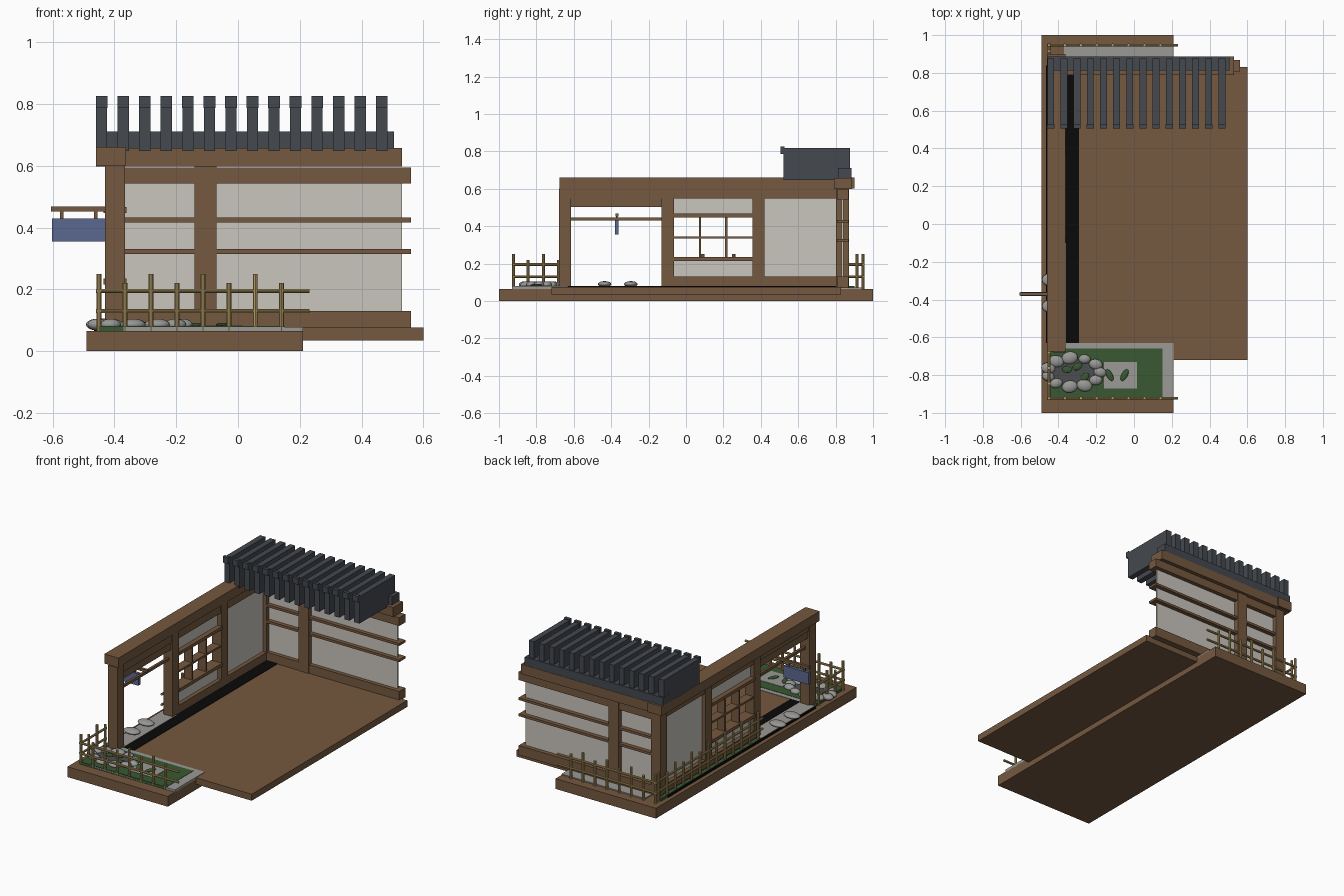
import bpy, math, random
from mathutils import Vector

random.seed(4)
cube = bpy.data.objects.get("Cube")
if cube:
    bpy.data.objects.remove(cube, do_unlink=True)


def material(name, r, g, b):
    m = bpy.data.materials.new(name)
    m.use_nodes = True
    m.diffuse_color = (r, g, b, 1)
    m.node_tree.nodes["Principled BSDF"].inputs["Base Color"].default_value = (r, g, b, 1)
    return m


WOOD = material("brown wood", .178, .098, .05)
PLASTER = material("pale plaster", .59, .56, .51)
SLATE = material("dark slate", .058, .067, .08)
BAMBOO = material("bamboo", .45, .32, .12)
GREEN = material("moss green", .042, .098, .032)
GRAVEL = material("gravel grey", .33, .32, .30)
STONE = material("stone grey", .31, .31, .30)
POND = material("pond grey", .07, .075, .08)
BLUE = material("sign blue", .105, .14, .28)
BLACK = material("black channel", .003, .003, .003)


def finish(name, mat):
    ob = bpy.context.object
    ob.name = name
    ob.data.materials.append(mat)
    return ob


def box(name, mat, x, y, z):
    """Box from (low, high) pairs."""
    mid = [(a + b) / 2 for a, b in (x, y, z)]
    bpy.ops.mesh.primitive_cube_add(size=1, location=mid)
    ob = finish(name, mat)
    ob.scale = [b - a for a, b in (x, y, z)]
    return ob


def pole(name, p, q, r, mat=BAMBOO, sides=10):
    p, q = Vector(p), Vector(q)
    bpy.ops.mesh.primitive_cylinder_add(vertices=sides, radius=r, depth=(q - p).length, location=(p + q) / 2)
    ob = finish(name, mat)
    ob.rotation_euler = (q - p).to_track_quat('Z', 'Y').to_euler()
    bpy.ops.object.shade_smooth_by_angle()
    return ob


def pebble(name, mat, loc, size, turn=0):
    bpy.ops.mesh.primitive_uv_sphere_add(segments=16, ring_count=10, location=loc, rotation=(0, 0, turn))
    ob = finish(name, mat)
    ob.scale = size
    bpy.ops.object.shade_smooth()
    return ob


def fence(name, start, end, posts, first=0):
    """Two rails with alternating tall and short posts at the given points."""
    for z in (.13, .195):
        pole(name + "_rail", (*start, z), (*end, z), .007)
    for i, (x, y) in enumerate(posts):
        top = .25 if (i + first) % 2 == 0 else .22
        pole(name + "_post", (x, y, .06), (x, y, top), .0085)


# Ground and floor
box("ground_slab", WOOD, (-.49, .21), (-1, 1), (0, .065))
box("floor", WOOD, (-.30, .60), (-.72, .83), (.035, .076))
box("channel", BLACK, (-.465, -.29), (-.63, .84), (.06, .079))
box("door_gravel", GRAVEL, (-.46, -.36), (-.63, -.1), (.06, .081))
box("back_gravel", GRAVEL, (-.37, .21), (.83, .94), (.06, .072))
box("side_moss", GREEN, (-.46, -.437), (-.1, .9), (.06, .081))

# Front garden
box("garden_gravel", GRAVEL, (-.37, .21), (-.93, -.63), (.06, .079))
box("garden_moss", GREEN, (-.45, .15), (-.93, -.66), (.06, .081))
box("sand_patch", GRAVEL, (-.16, .015), (-.87, -.73), (.06, .083))
pond = pole("pond", (-.32, -.785, .06), (-.32, -.785, .085), 1, POND, 24)
pond.scale = (.13, .075, pond.scale.z)
for i in range(11):
    a = math.tau * i / 11
    r = random.uniform(.028, .04)
    pebble("pond_stone", STONE, (-.32 + .14 * math.cos(a), -.785 + .077 * math.sin(a), .086),
           (r * 1.1, r * .85, .019), random.uniform(-.3, .3))
for x, y in ((-.355, -.77), (-.30, -.755), (-.26, -.81)):
    pebble("lily_pad", GREEN, (x, y, .088), (.026, .018, .006), x * 9)
for x, turn in ((-.13, .5), (-.05, -.5)):
    pebble("shrub", GREEN, (x, -.8, .085), (.016, .035, .007), turn)
for y in (-.435, -.295):
    pebble("stepping_stone", STONE, (-.435, y, .09), (.053, .036, .016))

# Side wall frame
LEFT = (-.43, -.365)
for y in (-.68, -.13, .355, .805):
    box("side_pillar", WOOD, LEFT, (y, y + .065), (.07, .6))
box("side_top_beam", WOOD, (-.46, -.362), (-.675, .9), (.6, .66))
box("side_header", WOOD, (-.425, -.37), (-.62, .81), (.548, .6))
box("side_sill_beam", WOOD, LEFT, (-.13, .81), (.07, .13))
box("door_lintel", WOOD, (-.42, -.375), (-.62, -.12), (.502, .55))
box("door_rod", WOOD, (-.405, -.39), (-.62, -.12), (.43, .447))

# Side wall panels and window
PANEL = (-.405, -.39)
box("rear_side_panel", PLASTER, PANEL, (.42, .805), (.13, .55))
box("lower_window_panel", PLASTER, PANEL, (-.065, .355), (.13, .22))
box("upper_window_panel", PLASTER, PANEL, (-.065, .355), (.46, .55))
for z in (.215, .447):
    box("window_frame", WOOD, (-.435, -.36), (-.07, .36), (z, z + .02))
box("window_crossbar", WOOD, (-.425, -.37), (-.065, .355), (.333, .345))
for y in (.075, .215):
    box("window_bar", WOOD, (-.425, -.37), (y - .006, y + .006), (.23, .45))

# Back wall
BACK = (.807, .868)
box("back_panel", PLASTER, (-.37, .53), (.832, .842), (.1, .55))
box("back_pillar", WOOD, (-.14, -.07), (.803, .872), (.07, .6))
for low, high in ((.07, .13), (.315, .33), (.417, .432), (.543, .595)):
    box("back_rail", WOOD, (-.37, .56), BACK, (low, high))
box("back_top_beam", WOOD, (-.46, .53), (.79, .888), (.598, .658))

# Roof ridge and upright tile blades
box("roof_base", SLATE, (-.46, .505), (.812, .886), (.658, .71))
for i in range(14):
    x = -.441 + .0697 * i
    box("roof_blade", SLATE, (x - .018, x + .018), (.52, .876), (.647, .817))
    box("blade_cap", SLATE, (x - .019, x + .019), (.505, .526), (.786, .825))

# Hanging sign
box("sign_bracket", WOOD, (-.605, -.37), (-.378, -.362), (.452, .468))
box("sign_board", BLUE, (-.602, -.43), (-.38, -.36), (.355, .43)).scale.y = .02
for x in (-.57, -.46):
    box("sign_hanger", WOOD, (x - .005, x + .005), (-.375, -.365), (.425, .455))

# Bamboo fences
xs = [-.45 + .0843 * i for i in range(8)]
for name, y in (("front_fence", -.922), ("back_fence", .947)):
    fence(name, (-.46, y), (.232, y), [(x, y) for x in xs])
fence("front_side_fence", (-.45, -.93), (-.45, -.67), [(-.45, -.845 + .0825 * i) for i in range(3)], 1)
fence("rear_side_fence", (-.45, .955), (-.45, -.12), [(-.45, .915 - .0825 * i) for i in range(13)])
